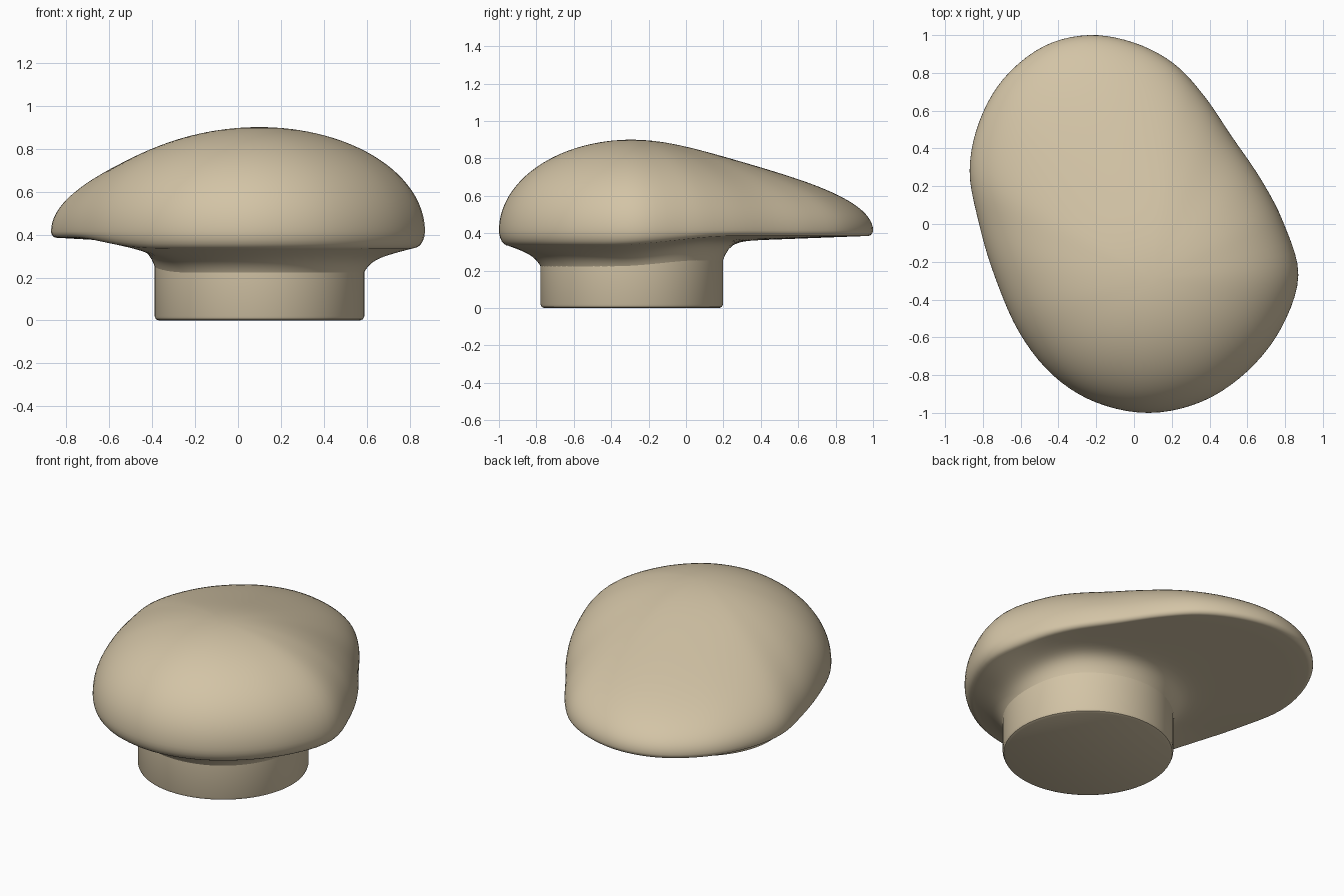
import bpy, bmesh, math
from mathutils import Vector

cube = bpy.data.objects.get("Cube")
if cube:
    bpy.data.objects.remove(cube, do_unlink=True)

mat = bpy.data.materials.new("warm_beige")
mat.use_nodes = True
beige = (0.65, 0.55, 0.38, 1)
mat.diffuse_color = beige
bsdf = next(n for n in mat.node_tree.nodes if n.type == 'BSDF_PRINCIPLED')
bsdf.inputs["Base Color"].default_value = beige

CENTRE = Vector((0.1, -0.29))   # shared axis of stem and dome summit
STEM_R = 0.488
TOP_Z, RIM_Z = 0.9, 0.415
LOBE_ANGLE = math.radians(108)  # direction of the long sloping lobe
LOBE_DIR = Vector((math.cos(LOBE_ANGLE), math.sin(LOBE_ANGLE)))

# Plan outline of the cap, counter-clockwise
OUTLINE = [Vector(p) for p in (
    (.87, -.27), (.79, .01), (.67, .24), (.52, .46), (.37, .68), (.21, .85),
    (0, .96), (-.24, 1), (-.48, .94), (-.69, .77), (-.82, .54), (-.87, .28),
    (-.82, 0), (-.74, -.27), (-.61, -.57), (-.43, -.80), (-.2, -.945),
    (.08, -1), (.36, -.94), (.6, -.78), (.78, -.55))]


def smooth_loop(pts, steps):
    """Closed Catmull-Rom curve through the points."""
    out, n = [], len(pts)
    for i in range(n):
        a, b, c, d = (pts[(i + k) % n] for k in (-1, 0, 1, 2))
        for s in range(steps):
            t = s / steps
            out.append(0.5 * (2 * b + (c - a) * t + (2*a - 5*b + 4*c - d) * t**2
                              + (3*b - a - 3*c + d) * t**3))
    return out


def loft(name, rings, close_first):
    """Skin a list of equal-length rings; optionally fill the first one."""
    bm = bmesh.new()
    rows = [[bm.verts.new(p) for p in ring] for ring in rings]
    n = len(rows[0])
    for low, high in zip(rows, rows[1:]):
        for i in range(n):
            j = (i + 1) % n
            bm.faces.new((low[i], low[j], high[j], high[i]))
    if close_first:
        bm.faces.new(rows[0][::-1])
    bmesh.ops.remove_doubles(bm, verts=bm.verts, dist=1e-5)
    bmesh.ops.recalc_face_normals(bm, faces=bm.faces)
    mesh = bpy.data.meshes.new(name)
    bm.to_mesh(mesh)
    bm.free()
    mesh.materials.append(mat)
    obj = bpy.data.objects.new(name, mesh)
    bpy.context.collection.objects.link(obj)
    bpy.ops.object.select_all(action='DESELECT')
    obj.select_set(True)
    bpy.context.view_layer.objects.active = obj
    bpy.ops.object.shade_smooth_by_angle(angle=math.radians(40))


def cap_column(edge):
    """Section of the cap from the stem, round the rim, up to the summit."""
    ray = edge - CENTRE
    reach, direction = ray.length, ray.normalized()
    along = direction.dot(LOBE_DIR)
    # 1 under the lobe, 0 under the bulging end
    t = min(1, max(0, 0.5 + along))
    lobe = t * t * (3 - 2 * t)
    under_z = 0.333 + 0.052 * lobe
    tilt, fillet = 0.06 - 0.03 * lobe, 0.05 + 0.05 * lobe
    inset = 0.05 - 0.02 * lobe
    gap = reach - inset - STEM_R
    section = []
    # Underside with a fillet into the stem
    for i in range(15):
        s = (i / 14) ** 2
        z = under_z - tilt * (1 - s) - fillet * math.exp(-s * gap / 0.035)
        section.append((STEM_R + s * gap, z))
    # Rounded rim
    for i in range(1, 7):
        a = i / 6 * math.pi / 2
        section.append((reach - inset + inset * math.sin(a),
                        RIM_Z - (RIM_Z - under_z) * math.cos(a)))
    # Dome, sinking smoothly along the lobe
    for i in range(1, 33):
        a = i / 32 * math.pi / 2
        r = reach * math.cos(a)
        v = max(0, r * along / 1.33) ** 2
        sink = 0.34 * v / (v + 0.25)
        section.append((r, RIM_Z + (TOP_Z - RIM_Z) * math.sin(a) * (1 - sink)))
    return [(CENTRE + direction * r).to_3d() + Vector((0, 0, z)) for r, z in section]


# Cap
columns = [cap_column(p) for p in smooth_loop(OUTLINE, 5)]
loft("cap", list(zip(*columns)), False)

# Stem with a small bevel at the foot
SIDES = 72
stem_rings = []
for r, z in ((0.468, 0), (0.482, 0.006), (STEM_R, 0.02), (STEM_R, 0.26)):
    stem_rings.append([(CENTRE.x + r * math.cos(a), CENTRE.y + r * math.sin(a), z)
                       for a in (math.tau * i / SIDES for i in range(SIDES))])
loft("stem", stem_rings, True)
